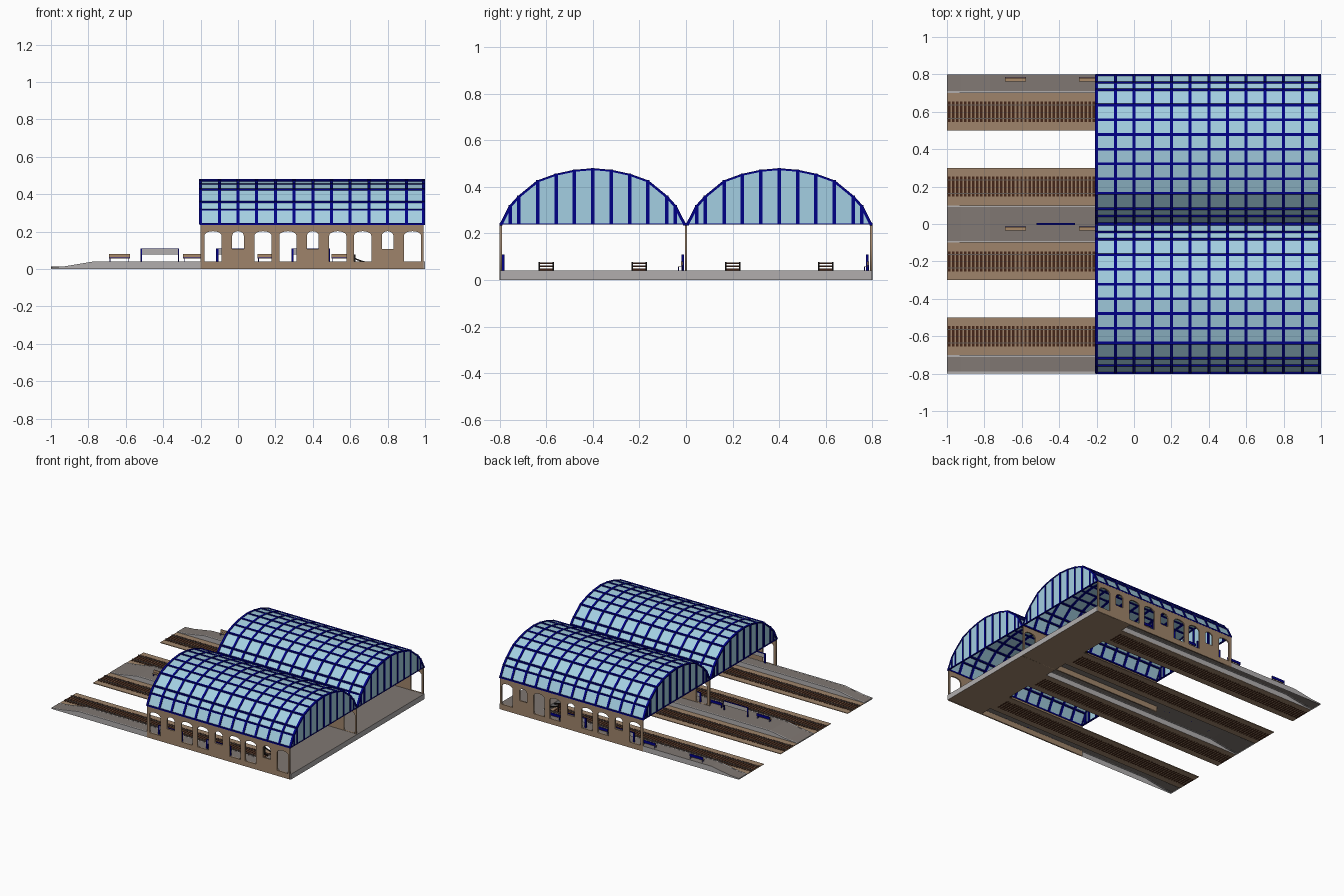
import bpy, bmesh, math

if "Cube" in bpy.data.objects:
    bpy.data.objects.remove(bpy.data.objects["Cube"])


def material(name, r, g, b):
    m = bpy.data.materials.new(name)
    m.diffuse_color = tuple((c / 255) ** 2.2 for c in (r, g, b)) + (1,)
    m.use_nodes = True
    m.node_tree.nodes["Principled BSDF"].inputs["Base Color"].default_value = m.diffuse_color
    return m


BRICK = material("brown brick", 157, 131, 106)
PAVING = material("grey paving", 127, 119, 114)
STONE = material("light stone", 175, 172, 172)
GLASS = material("pale blue glass", 162, 206, 225)
NAVY = material("navy steel", 0, 0, 132)
TIMBER = material("dark timber", 70, 42, 30)
RAIL = material("rail steel", 100, 92, 88)
BENCH = material("bench wood", 168, 136, 104)
BLACK = material("dark iron", 35, 32, 30)


def finish(name, bm, *mats):
    bmesh.ops.recalc_face_normals(bm, faces=bm.faces[:])
    me = bpy.data.meshes.new(name)
    bm.to_mesh(me)
    bm.free()
    for m in mats:
        me.materials.append(m)
    ob = bpy.data.objects.new(name, me)
    bpy.context.collection.objects.link(ob)
    return ob


def box(bm, x0, x1, y0, y1, z0, z1):
    v = [bm.verts.new((x, y, z)) for x in (x0, x1) for y in (y0, y1) for z in (z0, z1)]
    for f in ((0, 1, 3, 2), (4, 6, 7, 5), (0, 4, 5, 1), (2, 3, 7, 6), (0, 2, 6, 4), (1, 5, 7, 3)):
        bm.faces.new([v[i] for i in f])


def prism(bm, pts, y0, y1):
    """Extrude an x-z outline along y."""
    a = [bm.verts.new((x, y0, z)) for x, z in pts]
    b = [bm.verts.new((x, y1, z)) for x, z in pts]
    bm.faces.new(a)
    bm.faces.new(b)
    n = len(pts)
    for i in range(n):
        j = (i + 1) % n
        bm.faces.new((a[i], a[j], b[j], b[i]))


def paved(name, bm, hollow):
    """Paving on top, stone on upright faces; underside open or brick."""
    bmesh.ops.recalc_face_normals(bm, faces=bm.faces[:])
    for f in bm.faces:
        f.normal_update()
        f.material_index = 0 if f.normal.z > 0.5 else 2 if f.normal.z < -0.5 else 1
    if hollow:
        bmesh.ops.delete(bm, geom=[f for f in bm.faces if f.material_index == 2], context='FACES')
    finish(name, bm, PAVING, STONE, BRICK)


# Platforms with ramped ends, hollow beneath, stone edging, and the cross concourse
SLOPE = [(-1, 0.008), (-0.925, 0.014), (-0.77, 0.04), (0.7, 0.04)]
for name, y0, y1, edges in (("front", -0.798, -0.7, (-0.705, -0.793)),
                            ("middle", -0.1, 0.1, (-0.095, 0.095)),
                            ("back", 0.7, 0.798, (0.705,))):
    bm = bmesh.new()
    prism(bm, [(-1, 0)] + SLOPE + [(0.7, 0)], y0, y1)
    paved(name + "_platform", bm, True)
    bm = bmesh.new()
    for e in edges:
        prism(bm, [(x, z - 0.0005) for x, z in reversed(SLOPE)] + [(x, z + 0.0006) for x, z in SLOPE],
              e - 0.005, e + 0.005)
    finish(name + "_platform_edging", bm, STONE)
bm = bmesh.new()
box(bm, 0.7, 1.0, -0.798, 0.798, 0, 0.04)
paved("concourse", bm, False)

# Four tracks: bed, sleepers, rails and buffer stop
for k, c in enumerate((-0.6, -0.2, 0.2, 0.6), 1):
    bm = bmesh.new()
    box(bm, -1, 0.7, c - 0.1, c + 0.1, 0.001, 0.006)
    finish(f"track_bed_{k}", bm, BRICK)
    bm = bmesh.new()
    for i in range(78):
        x = -0.995 + i * 0.0215
        box(bm, x, x + 0.013, c - 0.054, c + 0.054, 0, 0.009)
    finish(f"sleepers_{k}", bm, TIMBER)
    bm = bmesh.new()
    for s in (-1, 1):
        box(bm, -1, 0.69, c + s * 0.036 - 0.003, c + s * 0.036 + 0.003, 0.009, 0.013)
    finish(f"rails_{k}", bm, RAIL)
    bm = bmesh.new()
    for z in (0.042, 0.056, 0.069):
        box(bm, 0.612, 0.62, c - 0.033, c + 0.033, z, z + 0.007)
    finish(f"buffer_boards_{k}", bm, TIMBER)
    bm = bmesh.new()
    for s in (-1, 1):
        y = c + s * 0.03
        box(bm, 0.62, 0.627, y - 0.003, y + 0.003, 0.006, 0.078)
        arc = [(0.622 + 0.078 * t, 0.037 + 0.024 * (1 - t) ** 1.5) for t in (0, 0.25, 0.5, 0.75, 1)]
        prism(bm, arc + [(x, z - 0.008) for x, z in reversed(arc)], y - 0.003, y + 0.003)
    finish(f"buffer_frame_{k}", bm, BLACK)


# Arcaded side walls, cut as a filled outline with holes
def spline(cu, pts):
    s = cu.splines.new('POLY')
    s.points.add(len(pts) - 1)
    for p, (x, z) in zip(s.points, pts):
        p.co = (x, z, 0, 1)
    s.use_cyclic_u = True


def wall(name, y):
    cu = bpy.data.curves.new(name + "_outline", 'CURVE')
    cu.dimensions = '2D'
    cu.fill_mode = 'BOTH'
    cu.extrude = 0.005
    spline(cu, [(-0.2, 0), (0.992, 0), (0.992, 0.24), (-0.2, 0.24)])
    for i, kind in enumerate("DWDDWDDWD"):
        c = -0.1333 + i * 0.1333
        w, z0 = (0.046, 0.041) if kind == "D" else (0.031, 0.108)
        arch = [(c + w * math.cos(math.pi * a / 10), 0.178 + 0.024 * math.sin(math.pi * a / 10))
                for a in range(11)]
        spline(cu, [(c - w, z0), (c + w, z0)] + arch)
    tmp = bpy.data.objects.new(name + "_outline", cu)
    bpy.context.collection.objects.link(tmp)
    me = bpy.data.meshes.new_from_object(tmp.evaluated_get(bpy.context.evaluated_depsgraph_get()))
    bpy.data.objects.remove(tmp)
    me.materials.clear()
    me.materials.append(BRICK)
    ob = bpy.data.objects.new(name, me)
    ob.rotation_euler.x = math.pi / 2
    ob.location.y = y
    bpy.context.collection.objects.link(ob)


wall("front_wall", -0.795)
wall("middle_wall", 0)
wall("back_wall", 0.795)

# Two glazed barrel vaults
HALF = [(-0.4, 0.0), (-0.36, 0.078), (-0.322, 0.12), (-0.24, 0.187), (-0.16, 0.216), (-0.08, 0.233)]
ARC = HALF + [(0, 0.24)] + [(-y, z) for y, z in reversed(HALF)]


def arch_at(c, s):
    return [(c + y * s, 0.24 + z * s) for y, z in ARC]


for name, c in (("front", -0.4), ("back", 0.4)):
    # roof panes and end panes
    bm = bmesh.new()
    rows = [[bm.verts.new((x, y, z)) for y, z in arch_at(c, 0.987)] for x in (-0.2, 0.996)]
    for i in range(len(ARC) - 1):
        bm.faces.new((rows[0][i], rows[1][i], rows[1][i + 1], rows[0][i + 1]))
    for r in rows:
        bm.faces.new(r)
    finish(name + "_vault_glass", bm, GLASS)
    # arched ribs
    bm = bmesh.new()
    outer, inner = arch_at(c, 1.0), arch_at(c, 0.965)
    for k in range(13):
        x = min(-0.2 + k * 0.1, 0.992)
        loops = [[bm.verts.new((x + d, y, z)) for y, z in p]
                 for d, p in ((-0.008, outer), (0.008, outer), (0.008, inner), (-0.008, inner))]
        for i in range(len(ARC) - 1):
            for a, b in zip(loops, loops[1:] + loops[:1]):
                bm.faces.new((a[i], a[i + 1], b[i + 1], b[i]))
        for i in (0, -1):
            bm.faces.new([l[i] for l in loops])
    finish(name + "_vault_ribs", bm, NAVY)
    # purlins
    bm = bmesh.new()
    for y, z in arch_at(c, 0.985):
        box(bm, -0.205, 0.999, y - 0.007, y + 0.007, z - 0.005, z + 0.005)
    finish(name + "_vault_purlins", bm, NAVY)
    # end mullions and sill
    bm = bmesh.new()
    for x0, x1 in ((-0.207, -0.193), (0.988, 1.0)):
        for y, z in arch_at(c, 0.985)[1:-1]:
            box(bm, x0, x1, y - 0.0075, y + 0.0075, 0.24, z)
        box(bm, x0, x1, c - 0.395, c + 0.395, 0.238, 0.243)
    finish(name + "_vault_mullions", bm, NAVY)

# Benches facing the front, with navy backs
for k in range(4):
    x0 = -0.69 + 0.397 * k
    for row, y in (("back", 0.774), ("middle", -0.024)):
        x1 = x0 + 0.112
        bm = bmesh.new()
        box(bm, x0, x1, y - 0.011, y + 0.006, 0.055, 0.059)
        box(bm, x0, x1, y + 0.003, y + 0.008, 0.062, 0.08)
        finish(f"{row}_bench_boards_{k + 1}", bm, BENCH)
        bm = bmesh.new()
        box(bm, x0, x1, y + 0.008, y + 0.011, 0.06, 0.079)
        for x in (x0 + 0.004, x1 - 0.008):
            box(bm, x, x + 0.004, y - 0.01, y - 0.006, 0.04, 0.055)
            box(bm, x, x + 0.004, y + 0.007, y + 0.011, 0.04, 0.06)
        finish(f"{row}_bench_frame_{k + 1}", bm, NAVY)

# Blank notice boards: navy frame on two posts, stone-grey panel on both sides
BOARDS = [(0, 0)] + [(k, y) for k in (1, 2) for y in (-0.784, -0.014, 0.778)]
for n, (k, y) in enumerate(BOARDS, 1):
    x0 = -0.52 + 0.403 * k
    x1 = x0 + 0.205
    w = 0.006 if k == 0 else 0.012
    bm = bmesh.new()
    box(bm, x0 + w, x1 - w, y - 0.005, y + 0.005, 0.107, 0.11)
    for x in (x0, x1 - w):
        box(bm, x, x + w, y - 0.005, y + 0.005, 0.04, 0.11)
    finish(f"notice_frame_{n}", bm, NAVY)
    bm = bmesh.new()
    box(bm, x0 + w, x1 - w, y - 0.004, y + 0.004, 0.078, 0.107)
    finish(f"notice_panel_{n}", bm, STONE)
